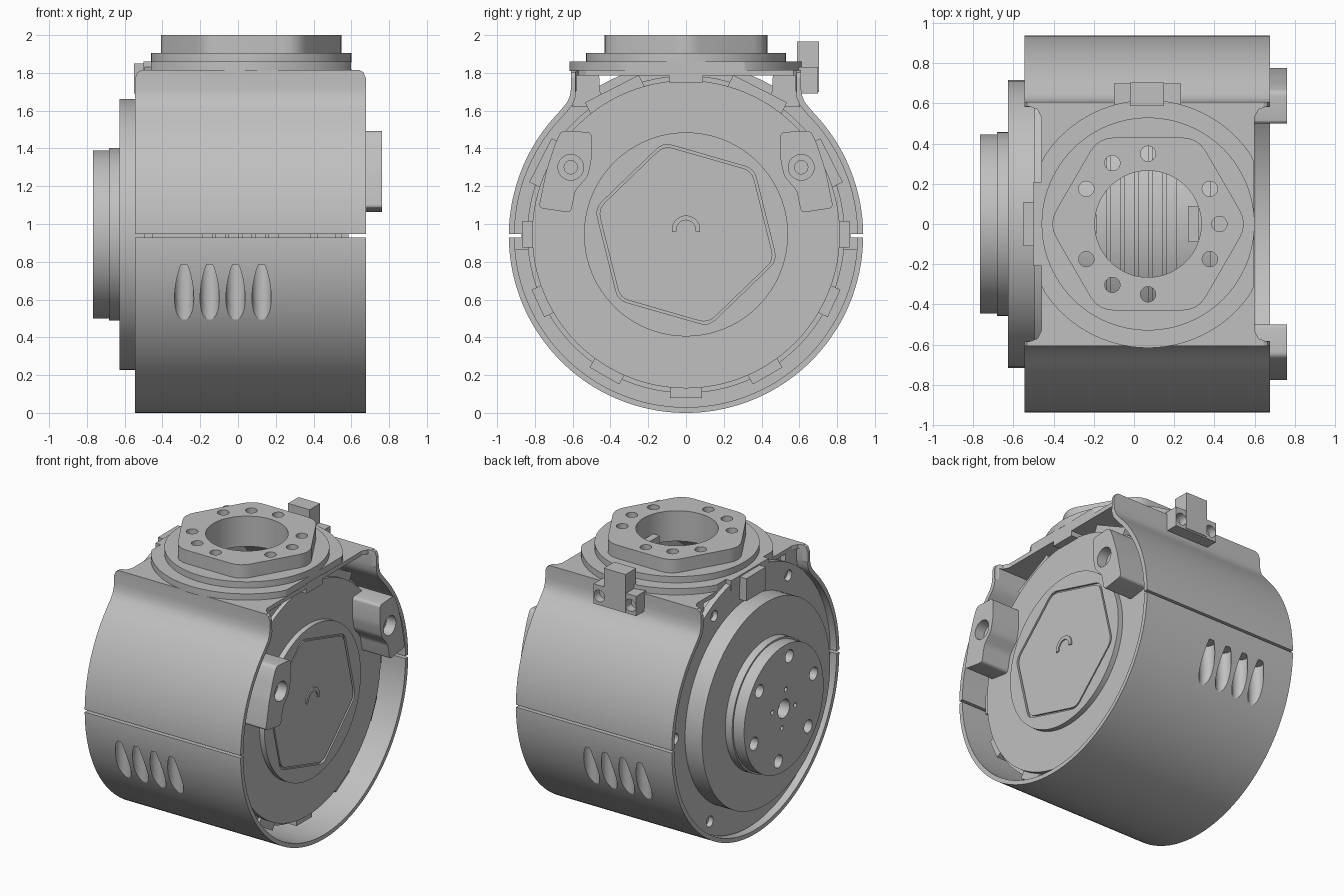
import bpy, bmesh
from math import sin, cos, pi, radians, acos
from mathutils import Vector

if "Cube" in bpy.data.objects:
    bpy.data.objects.remove(bpy.data.objects["Cube"])

grey = bpy.data.materials.new("machined_grey")
grey.use_nodes = True
grey.diffuse_color = (0.53, 0.53, 0.53, 1)
grey.node_tree.nodes["Principled BSDF"].inputs["Base Color"].default_value = (0.53, 0.53, 0.53, 1)

CZ = 0.938   # shell axis height
MZ = 0.945   # motor axis height
FX = 0.07    # flange centre


def add(name, bm):
    bmesh.ops.recalc_face_normals(bm, faces=bm.faces)
    me = bpy.data.meshes.new(name)
    bm.to_mesh(me)
    bm.free()
    me.materials.append(grey)
    ob = bpy.data.objects.new(name, me)
    bpy.context.collection.objects.link(ob)
    return ob


def prism(name, pts, axis, lo, hi):
    """Extrude a 2D outline along x (y,z), y (x,z) or z (x,y)."""
    place = {"x": lambda a, b, h: (h, a, b),
             "y": lambda a, b, h: (a, h, b),
             "z": lambda a, b, h: (a, b, h)}[axis]
    bm = bmesh.new()
    rings = [[bm.verts.new(place(a, b, h)) for a, b in pts] for h in (lo, hi)]
    n = len(pts)
    for r in rings:
        bm.faces.new(r)
    for i in range(n):
        j = (i + 1) % n
        bm.faces.new((rings[0][i], rings[0][j], rings[1][j], rings[1][i]))
    return add(name, bm)


def circle(r, a=0, b=0, n=96):
    return [(a + r * cos(2 * pi * i / n), b + r * sin(2 * pi * i / n)) for i in range(n)]


def rounded(pts, d=0.05):
    """Round each corner of an outline with a short curve."""
    out = []
    for i, p in enumerate(pts):
        p = Vector(p)
        a = p + (Vector(pts[i - 1]) - p).normalized() * d
        b = p + (Vector(pts[(i + 1) % len(pts)]) - p).normalized() * d
        out += [tuple(a * (1 - t) ** 2 + p * 2 * t * (1 - t) + b * t * t)
                for t in (0, 0.25, 0.5, 0.75, 1)]
    return out


def hexagon(r, a, b, turn=0):
    return [(a + r * cos(turn + i * pi / 3), b + r * sin(turn + i * pi / 3)) for i in range(6)]


def disc(name, r, lo, hi):
    return prism(name, circle(r, 0, MZ), "x", lo, hi)


def box(name, x, y, z):
    return prism(name, [(x[0], y[0]), (x[1], y[0]), (x[1], y[1]), (x[0], y[1])], "z", *z)


def cut(ob, cutters):
    """Subtract the cutters, then discard them."""
    for c in cutters:
        m = ob.modifiers.new("cut", "BOOLEAN")
        m.operation, m.solver, m.object = "DIFFERENCE", "EXACT", c
    dg = bpy.context.evaluated_depsgraph_get()
    ob.data = bpy.data.meshes.new_from_object(ob.evaluated_get(dg))
    ob.modifiers.clear()
    for c in cutters:
        bpy.data.objects.remove(c)
    return ob


def saddle_outline(r, w, top):
    """Round body with a flat-topped neck."""
    a1 = acos((w + 0.07) / r)
    half = [(r * cos(a), CZ + r * sin(a))
            for a in [-pi / 2 + (a1 + pi / 2) * i / 60 for i in range(61)]]
    z = half[-1][1]
    half += [(w + 0.04, z + 0.035), (w + 0.02, z + 0.06), (w + 0.006, z + 0.095),
             (w, z + 0.14), (w, top)]
    return half + [(-y, z) for y, z in reversed(half[1:])]


def vent_cutters():
    """Upright round pockets that break the curved wall as teardrops."""
    return [prism("c", circle(0.051, x, s * 0.877, 32), "z", 0.4, 0.785)
            for s in (1, -1) for x in (-0.285, -0.15, -0.013, 0.125)]


def bolt_cutters():
    return [prism("c", circle(0.038, FX + 0.355 * cos(a), 0.35 * sin(a), 32), "z", 1.7, 2.1)
            for a in [radians(d) for d in (0, 30, 90, 120, 150, 210, 240, 270, 330)]]


# Outer shell: hollow, split at mid height, open ends, notched top
shell = prism("outer_shell", saddle_outline(0.938, 0.608, 1.815), "x", -0.545, 0.677)
corner = [(0.638, 1.83), (0.645, 1.813), (0.664, 1.803), (0.676, 1.775), (0.7, 1.77), (0.7, 1.83)]
notch_r = [(0.6, -0.53), (0.62, -0.57), (0.66, -0.585), (0.8, -0.585),
           (0.8, 0.585), (0.66, 0.585), (0.62, 0.57), (0.6, 0.53)]
cut(shell, [
    prism("c", saddle_outline(0.908, 0.58, 1.785), "x", -0.7, 0.8),
    box("c", (-1, 1), (-1, 1), (0.929, 0.946)),
    prism("c", notch_r, "z", 1.7, 1.9),
    prism("c", [(0.14 - x, y) for x, y in notch_r], "z", 1.7, 1.9),
    prism("c", corner, "y", -1, 1),
    prism("c", [(0.132 - x, z) for x, z in corner], "y", -1, 1),
    prism("c", circle(0.265, FX), "z", 1.7, 1.9)] + vent_cutters() + bolt_cutters())

# Backing that forms the vent floors
liner = prism("vent_liner", [(0.915 * cos(a), CZ + 0.915 * sin(a))
              for a in [pi + 0.08 + (pi - 0.16) * i / 48 for i in range(49)]], "x", -0.4, 0.27)
cut(liner, vent_cutters())

# Motor core with coil bands
disc("motor_core", 0.7, -0.48, 0.45)
for i in range(6):
    x = -0.19 + i * 0.07
    disc("coil_band", 0.73, x, x + 0.055)

# Left-facing cover: ring, hub and inset six-sided panel
disc("cover_ring", 0.815, 0.38, 0.548)
disc("cover_rim", 0.84, 0.38, 0.5)
hub = disc("cover_hub", 0.54, 0.5, 0.585)
cut(hub, [prism("c", rounded(hexagon(0.5, 0, MZ, radians(44))), "x", 0.57, 0.6)])
prism("cover_panel", rounded(hexagon(0.485, 0, MZ, radians(44))), "x", 0.55, 0.583)
arc = [radians(a) for a in range(-10, 191, 10)]
prism("panel_latch", [(0.075 * cos(a), 0.97 + 0.075 * sin(a)) for a in arc]
      + [(0.05 * cos(a), 0.97 + 0.05 * sin(a)) for a in reversed(arc)], "x", 0.575, 0.591)

# Retaining clips around the cover: angle and half width
for deg, w in ((0, 0.07), (27, 0.13), (63, 0.16), (117, 0.16), (153, 0.13), (180, 0.07),
               (205, 0.08), (240, 0.09), (270, 0.085), (300, 0.09), (335, 0.08)):
    a = radians(deg)
    u, v = Vector((cos(a), sin(a))), Vector((-sin(a), cos(a)))
    c = Vector((0, MZ))
    prism("retaining_clip", [tuple(c + u * r + v * t) for r, t in
          ((0.78, -w), (0.865, -w), (0.865, w), (0.78, w))], "x", 0.42, 0.52)
box("top_clip", (0.4, 0.6), (-0.09, 0.09), (1.75, 1.82))

# Mounting lugs with bolt holes
lug = [(0.5, 1.485), (0.66, 1.495), (0.695, 1.42), (0.74, 1.28), (0.78, 1.085),
       (0.61, 1.06), (0.585, 1.18), (0.52, 1.25), (0.5, 1.34)]
for s in (1, -1):
    ob = prism("mounting_lug", rounded([(s * y, z) for y, z in lug], 0.025), "x", 0.4, 0.763)
    cut(ob, [prism("c", circle(0.068, s * 0.61, 1.3, 32), "x", 0.69, 0.9),
             prism("c", circle(0.035, s * 0.61, 1.3, 32), "x", 0.6, 0.9)])

# Right-facing end plate with shoulders, drum and output flange
plate = disc("end_plate", 0.91, -0.495, -0.45)
cut(plate, [prism("c", circle(0.038, 0.83 * cos(a), MZ + 0.83 * sin(a), 24), "x", -0.6, -0.46)
            for a in [radians(2) + i * pi / 3 for i in range(6)]]
    + [box("c", (-1, 0), tuple(sorted((s * 0.872, s))), (0.929, 0.946)) for s in (1, -1)])
for s in (1, -1):
    prism("plate_shoulder", [(s * 0.46, 1.79), (s * 0.455, 1.7), (s * 0.42, 1.62),
                             (s * 0.6, 1.62), (s * 0.59, 1.79)], "x", -0.46, -0.42)
disc("output_drum", 0.717, -0.628, -0.45)
disc("output_step", 0.457, -0.682, -0.6)
flange = disc("output_flange", 0.445, -0.767, -0.66)
holes = [(0.045, 0.355, radians(100 + 60 * i)) for i in range(6)]
holes += [(0.016, 0.13, radians(100 + 90 * i)) for i in range(4)] + [(0.065, 0, 0)]
cut(flange, [prism("c", circle(r, d * cos(a), MZ + d * sin(a), 32), "x", -0.8, -0.69)
             for r, d, a in holes])

# Top mount: clipped base, round step, six-sided flange with bolt holes
base = prism("mount_base", [(min(max(x, -0.46), 0.598), y) for x, y in circle(0.617, FX)],
             "z", 1.81, 1.86)
step = prism("mount_step", circle(0.53, FX), "z", 1.855, 1.905)
top = prism("mount_flange", rounded(hexagon(0.497, FX, 0), 0.08), "z", 1.9, 2.0)
for ob in (base, step, top):
    cut(ob, [prism("c", circle(0.265, FX), "z", 1.7, 2.1)] + bolt_cutters())
box("inner_tab", (0.27, 0.32), (-0.09, 0.09), (1.6, 1.86))

# Right side latch under the mount
box("latch_plate", (-0.5, -0.44), (-0.21, 0.21), (1.79, 1.86))
box("latch_hook", (-0.55, -0.48), (-0.11, 0.11), (1.69, 1.85))

# Rear connector block
conn = box("connector_base", (-0.1, 0.235), (0.59, 0.7), (1.69, 1.83))
cut(conn, [prism("c", circle(0.042, x, 1.755, 24), "y", 0.64, 0.8) for x in (-0.055, 0.19)])
box("connector_stem", (-0.02, 0.15), (0.588, 0.705), (1.7, 1.965))

# Smooth shading with sharp edges kept
for ob in bpy.context.collection.objects:
    if ob.type == "MESH" and grey.name in ob.data.materials:
        ob.data.polygons.foreach_set("use_smooth", [True] * len(ob.data.polygons))
        ob.data.set_sharp_from_angle(angle=radians(20))
